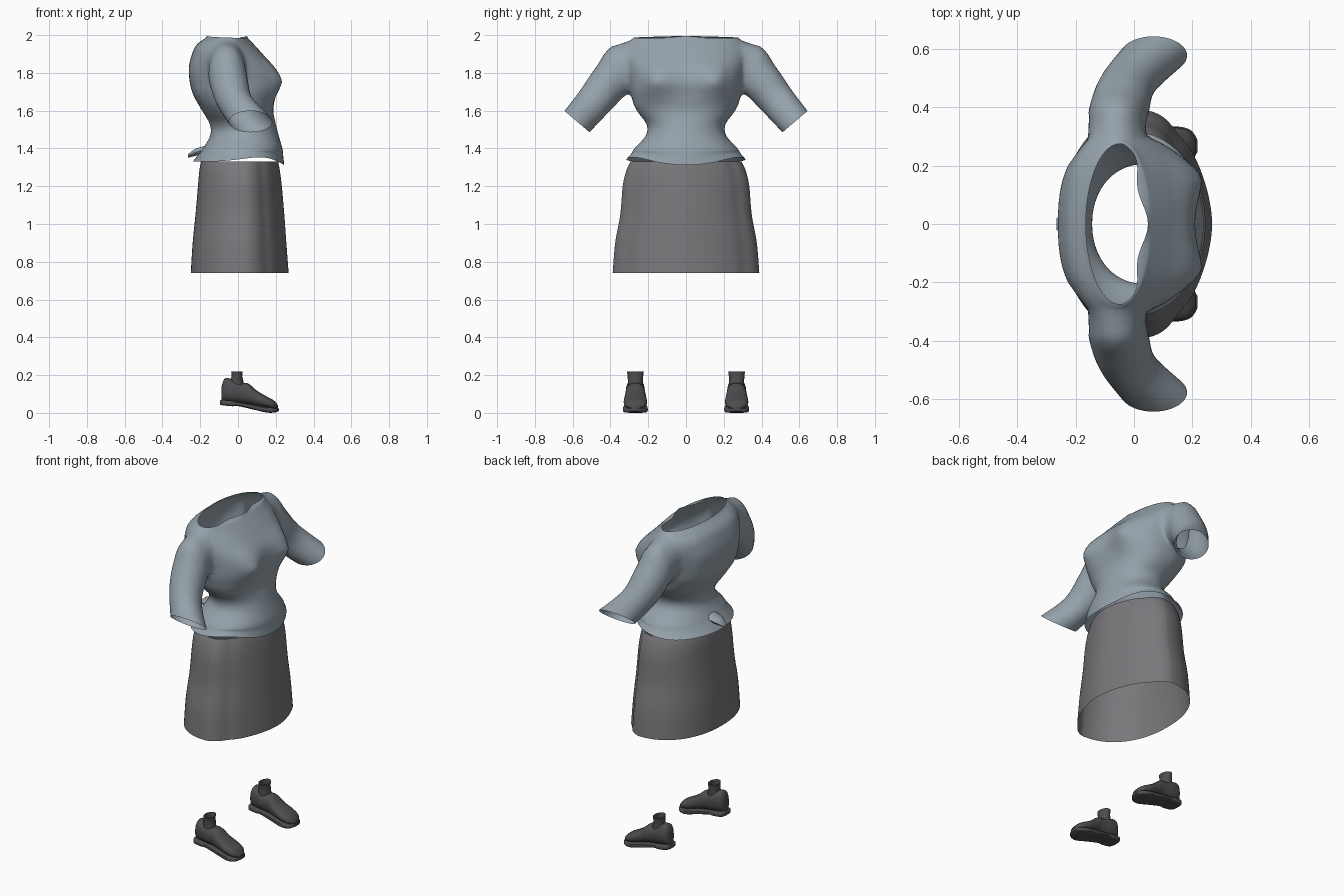
import bpy, bmesh, math
from mathutils import Vector

cube = bpy.data.objects.get("Cube")
if cube:
    bpy.data.objects.remove(cube, do_unlink=True)


def material(name, rgb):
    m = bpy.data.materials.new(name)
    m.use_nodes = True
    m.diffuse_color = (*rgb, 1)
    m.node_tree.nodes["Principled BSDF"].inputs["Base Color"].default_value = (*rgb, 1)
    return m


SHIRT = material("blue grey cloth", (0.30, 0.36, 0.405))
SKIRT = material("warm grey cloth", (0.19, 0.185, 0.197))
SHOE = material("dark leather", (0.075, 0.075, 0.08))


def smooth_keys(keys, steps):
    """Catmull-Rom sampling of a table of key sections."""
    out = []
    for i in range(len(keys) - 1):
        a, b, c, d = (keys[min(max(i + k, 0), len(keys) - 1)] for k in (-1, 0, 1, 2))
        for s in range(steps):
            t = s / steps
            out.append([q + t / 2 * (r - p + t * (2 * p - 5 * q + 4 * r - u + t * (3 * (q - r) + u - p)))
                        for p, q, r, u in zip(a, b, c, d)])
    return out + [list(keys[-1])]


def power(v, n):
    return math.copysign(abs(v) ** (2 / n), v)


def angles(n):
    return [2 * math.pi * i / n for i in range(n)]


def finish(bm, ob, mat, angle=60):
    bmesh.ops.recalc_face_normals(bm, faces=bm.faces)
    for f in bm.faces:
        f.smooth = True
        f.material_index = 0
    bm.to_mesh(ob.data)
    bm.free()
    ob.data.materials.clear()
    ob.data.materials.append(mat)
    ob.data.set_sharp_from_angle(angle=math.radians(angle))


def loft(name, rings, mat, caps=True, angle=60):
    bm = bmesh.new()
    loops = [[bm.verts.new(p) for p in ring] for ring in rings]
    n = len(loops[0])
    for lo, hi in zip(loops, loops[1:]):
        for i in range(n):
            j = (i + 1) % n
            bm.faces.new((lo[i], lo[j], hi[j], hi[i]))
    if caps:
        bm.faces.new(loops[0])
        bm.faces.new(loops[-1])
    ob = bpy.data.objects.new(name, bpy.data.meshes.new(name))
    bpy.context.scene.collection.objects.link(ob)
    finish(bm, ob, mat, angle)
    return ob


def level_ring(z, back, front, half, mid=0.5, n=2.1, front_n=None, count=72, groove=0.0):
    """Horizontal section from back x to front x, widest at fraction mid, with two side-front grooves."""
    cx = back + (front - back) * mid
    ring = []
    for a in angles(count):
        e = front_n if front_n and math.cos(a) > 0 else n
        c, s = power(math.cos(a), e), power(math.sin(a), e)
        turn = min(a, 2 * math.pi - a)
        k = 1 - groove * math.exp(-((turn - 1.0) / 0.13) ** 2)
        ring.append(Vector((cx + (front - cx if c > 0 else cx - back) * c * k, half * s * k, z)))
    return ring


# Bodice: z, back x, front x, half width, widest fraction, squareness
bodice = [(1.33, -0.24, 0.245, 0.315, 0.5, 2.0), (1.365, -0.212, 0.24, 0.29, 0.5, 2.0),
          (1.40, -0.185, 0.235, 0.272, 0.5, 2.1),
          (1.47, -0.147, 0.215, 0.212, 0.5, 2.1), (1.53, -0.15, 0.20, 0.21, 0.5, 2.1),
          (1.60, -0.19, 0.187, 0.26, 0.5, 2.3), (1.68, -0.235, 0.197, 0.295, 0.5, 2.5),
          (1.75, -0.255, 0.207, 0.30, 0.5, 2.5), (1.83, -0.26, 0.188, 0.31, 0.5, 2.5),
          (1.90, -0.243, 0.13, 0.32, 0.5, 2.4), (1.95, -0.218, 0.085, 0.31, 0.5, 2.2),
          (1.99, -0.165, 0.048, 0.275, 0.55, 2)]
rings = [level_ring(*k) for k in smooth_keys(bodice, 5)]
for ring in rings[1:-1]:
    for p in ring:
        if p.x > 0:
            d = (abs(p.y) - 0.16) ** 2 + (p.z - 1.755) ** 2
            p.x += 0.038 * math.exp(-d / 0.0075) + 0.007 * math.exp(-d / 0.0006)
blouse = loft("blouse", rings, SHIRT)

# Sleeves: centre x, y, z, radius along x, radius across
sleeve = [(-0.06, 0.19, 1.865, 0.095, 0.095), (-0.06, 0.305, 1.833, 0.10, 0.137),
          (-0.05, 0.395, 1.757, 0.102, 0.11), (-0.018, 0.485, 1.65, 0.098, 0.095),
          (0.067, 0.577, 1.542, 0.115, 0.087)]


def sleeve_rings(side):
    keys = smooth_keys(sleeve, 7)
    out = []
    for i, (x, y, z, ra, rb) in enumerate(keys):
        t = Vector(keys[min(i + 1, len(keys) - 1)][:3]) - Vector(keys[max(i - 1, 0)][:3])
        t.x = 0
        t.normalize()
        v = Vector((0, -t.z, t.y))
        ring = [Vector((x + ra * math.cos(a), y, z)) + v * rb * math.sin(a) for a in angles(40)]
        out.append([Vector((p.x, p.y * side, p.z)) for p in ring])
    return out


# Fuse the sleeves into the bodice, then open neck, hem and cuffs
sleeves = []
for side in (1, -1):
    arm = loft("sleeve_cutter", sleeve_rings(side), SHIRT)
    arm.hide_render = True
    mod = blouse.modifiers.new("join", 'BOOLEAN')
    mod.operation, mod.solver, mod.object = 'UNION', 'EXACT', arm
    sleeves.append(arm)
bpy.context.view_layer.update()
fused = bpy.data.meshes.new_from_object(blouse.evaluated_get(bpy.context.evaluated_depsgraph_get()))
blouse.modifiers.clear()
blouse.data = fused
for arm in sleeves:
    bpy.data.objects.remove(arm, do_unlink=True)
bm = bmesh.new()
bm.from_mesh(fused)
bmesh.ops.delete(bm, geom=[f for f in bm.faces if len(f.verts) > 20], context='FACES')
seam = [v for v in bm.verts if 0.2 < abs(v.co.y) < 0.38 and 1.64 < v.co.z < 1.975 and not v.is_boundary]
for _ in range(12):
    bmesh.ops.smooth_vert(bm, verts=seam, factor=0.5, use_axis_x=True, use_axis_y=True, use_axis_z=True)
for v in bm.verts:
    a = abs(math.atan2(v.co.y, v.co.x))
    if v.co.z < 1.40 and abs(v.co.y) < 0.4:
        w = (1.40 - v.co.z) / 0.07
        v.co.z += w * (0.024 * math.exp(-((a - 1.15) / 0.5) ** 2) - 0.018 * max(0, math.cos(a)) ** 3)
    elif v.co.z > 1.985:
        v.co.z += 0.01 * abs(math.cos(a)) - 0.005
        if v.co.x > -0.03:
            v.co.x -= 0.013 * (1 - math.cos(v.co.y * 26))
finish(bm, blouse, SHIRT, 75)

# Pointed gather at the back of the hem
loft("back_tie", [[Vector((x, r * math.cos(a), z + 0.5 * r * math.sin(a))) for a in angles(10)]
                  for x, z, r in ((-0.16, 1.395, 0.05), (-0.225, 1.38, 0.04), (-0.266, 1.36, 0.02))], SHIRT)

# Skirt: z, back x, front x, half width
skirt = [(0.74, -0.25, 0.268, 0.388), (0.90, -0.24, 0.256, 0.375), (1.05, -0.225, 0.245, 0.348),
         (1.20, -0.212, 0.232, 0.335), (1.28, -0.205, 0.222, 0.317), (1.33, -0.195, 0.213, 0.295)]
loft("skirt", [level_ring(*k, mid=0.57, n=2.2, front_n=1.7, count=96, groove=0.025)
               for k in smooth_keys(skirt, 5)], SKIRT, caps=False)

# Shoes: x, bottom z, top z, half width
upper = [(-0.087, 0.065, 0.14, 0.025), (-0.07, 0.06, 0.182, 0.043), (-0.03, 0.055, 0.178, 0.05),
         (0.02, 0.05, 0.16, 0.05), (0.055, 0.045, 0.155, 0.052), (0.10, 0.035, 0.118, 0.058),
         (0.15, 0.025, 0.088, 0.062), (0.19, 0.02, 0.066, 0.051), (0.212, 0.02, 0.04, 0.022)]
sole = [(-0.096, 0.045, 0.066, 0.025), (-0.08, 0.04, 0.068, 0.048), (-0.03, 0.035, 0.064, 0.052),
        (0.0, 0.036, 0.058, 0.052), (0.08, 0.018, 0.046, 0.06), (0.15, 0.002, 0.032, 0.066),
        (0.195, 0.002, 0.026, 0.053), (0.217, 0.01, 0.024, 0.022)]


def cross_rings(keys, y, n):
    return [[Vector((x, y + h * power(math.cos(a), n), (lo + hi) / 2 + (hi - lo) / 2 * power(math.sin(a), n)))
             for a in angles(24)] for x, lo, hi, h in smooth_keys(keys, 4)]


for side, label in ((1, "left"), (-1, "right")):
    y = 0.268 * side
    loft(label + "_shoe_upper", cross_rings(upper, y, 2.3), SHOE)
    loft(label + "_shoe_sole", cross_rings(sole, y, 5), SHOE, angle=40)
    sock = [[p + Vector((0, y, 0)) for p in level_ring(z, b, f, h, n=2, count=24)]
            for z, b, f, h in ((0.12, -0.05, 0.035, 0.04), (0.17, -0.04, 0.028, 0.04),
                               (0.195, -0.034, 0.022, 0.041), (0.22, -0.036, 0.025, 0.045))]
    loft(label + "_ankle_sock", sock, SHOE, caps=False)
